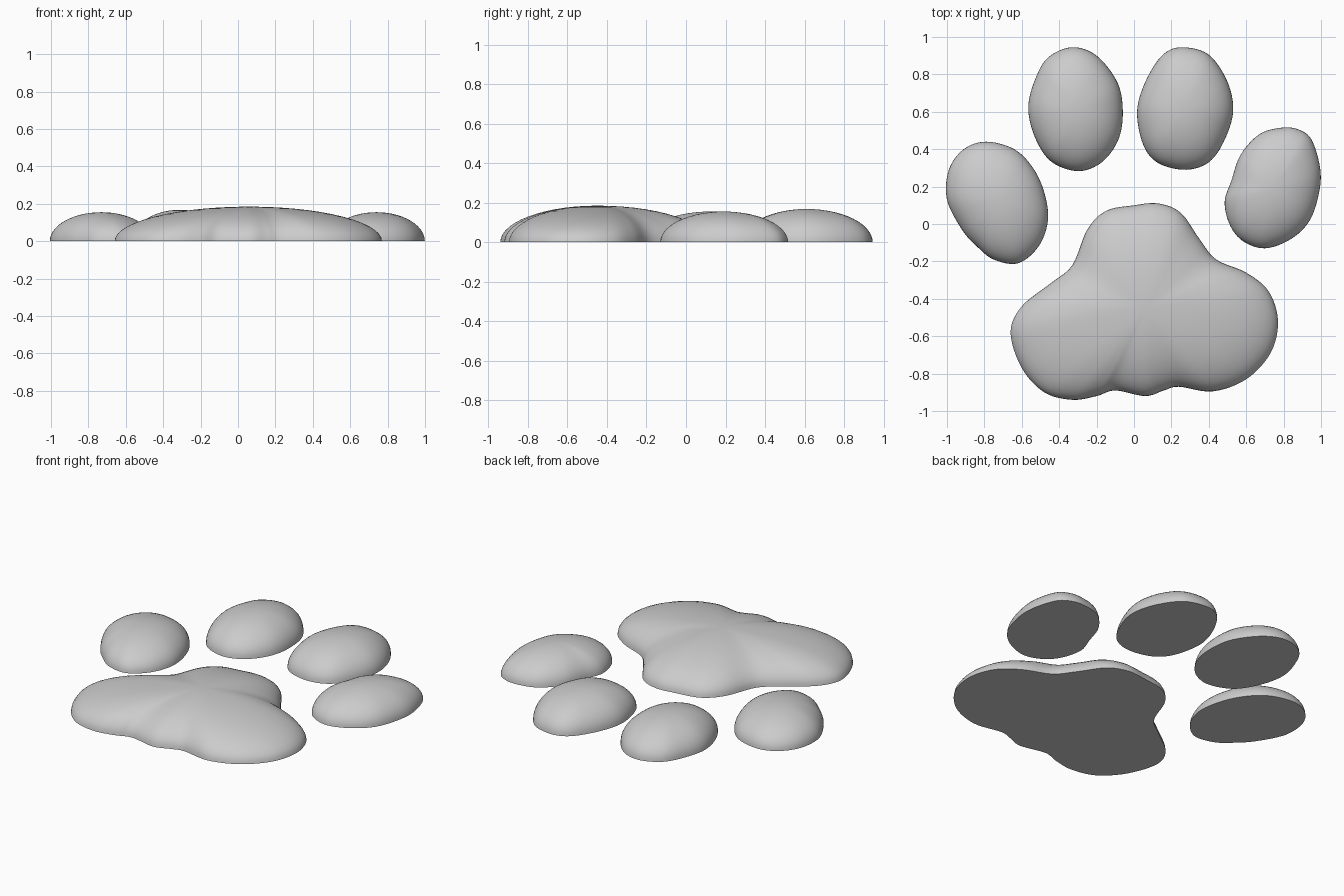
import bpy
import bmesh
import math
from mathutils import Vector
from mathutils.geometry import interpolate_bezier

cube = bpy.data.objects.get("Cube")
if cube:
    bpy.data.objects.remove(cube, do_unlink=True)

# Single plain grey for every pad
grey = bpy.data.materials.new("soft_grey")
grey.use_nodes = True
colour = (0.6, 0.6, 0.6, 1)
grey.diffuse_color = colour
shader = next(n for n in grey.node_tree.nodes if n.type == "BSDF_PRINCIPLED")
shader.inputs["Base Color"].default_value = colour


def smooth_outline(points, steps):
    """Closed smooth curve passing through the given points."""
    pts = [Vector((x, y, 0)) for x, y in points]
    count = len(pts)
    outline = []
    for i, start in enumerate(pts):
        before, end, after = pts[i - 1], pts[(i + 1) % count], pts[(i + 2) % count]
        handle_a = start + (end - before) / 6
        handle_b = end - (after - start) / 6
        outline += interpolate_bezier(start, handle_a, handle_b, end, steps + 1)[:-1]
    return outline


def make_pad(name, points, centre, height, steps=6, rings=14):
    """Flat-bottomed dome with an elliptical rise from outline to centre."""
    bm = bmesh.new()
    middle = Vector((*centre, 0))
    outline = smooth_outline(points, steps)
    count = len(outline)
    loops = []
    for r in range(rings):
        angle = r / rings * math.pi / 2
        lift = Vector((0, 0, height * math.sin(angle)))
        loops.append([bm.verts.new(middle.lerp(p, math.cos(angle)) + lift)
                      for p in outline])
    top = bm.verts.new(middle + Vector((0, 0, height)))
    for lower, upper in zip(loops, loops[1:]):
        for i in range(count):
            j = (i + 1) % count
            bm.faces.new((lower[i], lower[j], upper[j], upper[i]))
    for i in range(count):
        bm.faces.new((loops[-1][i], loops[-1][(i + 1) % count], top))
    bm.faces.new(loops[0][::-1])
    bmesh.ops.recalc_face_normals(bm, faces=bm.faces[:])

    mesh = bpy.data.meshes.new(name)
    bm.to_mesh(mesh)
    bm.free()
    mesh.materials.append(grey)
    pad = bpy.data.objects.new(name, mesh)
    bpy.context.collection.objects.link(pad)
    bpy.ops.object.select_all(action="DESELECT")
    pad.select_set(True)
    bpy.context.view_layer.objects.active = pad
    bpy.ops.object.shade_smooth_by_angle(angle=math.radians(40))


# Large three-lobed palm pad
make_pad("palm_pad", [
    (.13, .11), (0, .1), (-.15, .07), (-.25, -.03), (-.33, -.22),
    (-.45, -.32), (-.6, -.44), (-.66, -.58), (-.6, -.77), (-.48, -.9),
    (-.33, -.94), (-.2, -.92), (-.1, -.89), (.06, -.92), (.16, -.89),
    (.24, -.87), (.42, -.895), (.6, -.83), (.73, -.69), (.77, -.52),
    (.72, -.36), (.6, -.26), (.44, -.19), (.35, -.08), (.25, .06),
], centre=(.06, -.45), height=.185)

# Four toe pads
make_pad("outer_right_toe", [
    (-.79, .44), (-.91, .4), (-.99, .29), (-1, .13), (-.92, -.03),
    (-.84, -.12), (-.75, -.19), (-.62, -.21), (-.51, -.12), (-.46, .02),
    (-.48, .17), (-.54, .3), (-.64, .4),
], centre=(-.73, .12), height=.155)
make_pad("inner_right_toe", [
    (-.33, .945), (-.46, .89), (-.53, .77), (-.565, .63), (-.54, .49),
    (-.47, .36), (-.38, .3), (-.27, .285), (-.16, .34), (-.08, .46),
    (-.06, .61), (-.09, .76), (-.2, .9),
], centre=(-.31, .61), height=.168)
make_pad("inner_left_toe", [
    (.26, .945), (.16, .91), (.08, .8), (.025, .66), (.02, .54),
    (.06, .4), (.14, .32), (.28, .29), (.4, .33), (.48, .44),
    (.53, .6), (.5, .76), (.4, .905),
], centre=(.27, .61), height=.168)
make_pad("outer_left_toe", [
    (.79, .515), (.67, .48), (.57, .37), (.52, .23), (.485, .12),
    (.51, 0), (.58, -.09), (.7, -.13), (.84, -.08), (.94, .02),
    (.99, .17), (.995, .3), (.95, .45), (.88, .505),
], centre=(.74, .19), height=.155)
